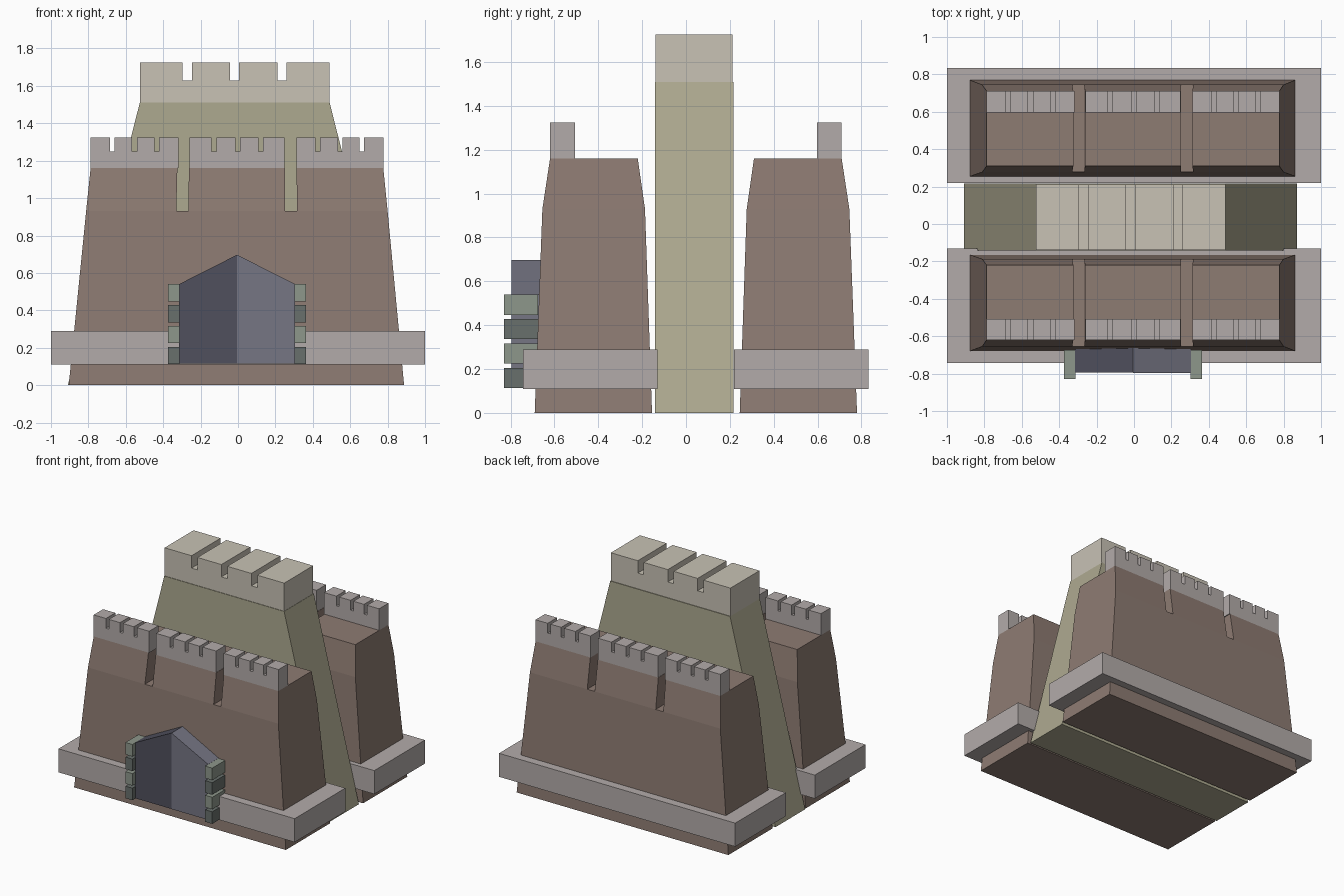
import bpy, bmesh

if "Cube" in bpy.data.objects:
    bpy.data.objects.remove(bpy.data.objects["Cube"])


def material(name, rgb):
    m = bpy.data.materials.new(name)
    m.diffuse_color = (*rgb, 1)
    m.use_nodes = True
    m.node_tree.nodes["Principled BSDF"].inputs["Base Color"].default_value = m.diffuse_color
    return m


BROWN = material("brown_brick", (0.27, 0.20, 0.17))
GREY = material("grey_stone", (0.45, 0.41, 0.40))
KHAKI = material("khaki_stone", (0.42, 0.40, 0.28))
PALE = material("pale_stone", (0.58, 0.54, 0.46))
DOOR_DARK = material("door_dark", (0.08, 0.08, 0.11))
DOOR_LIGHT = material("door_light", (0.18, 0.18, 0.23))
QUOIN_DARK = material("quoin_dark", (0.14, 0.16, 0.15))
QUOIN_LIGHT = material("quoin_light", (0.27, 0.31, 0.26))


def finish(name, bm, mat):
    bmesh.ops.recalc_face_normals(bm, faces=bm.faces)
    me = bpy.data.meshes.new(name)
    bm.to_mesh(me)
    bm.free()
    if mat:
        me.materials.append(mat)
    ob = bpy.data.objects.new(name, me)
    bpy.context.collection.objects.link(ob)
    return ob


def loft(name, rings, mat):
    """Skin a closed solid through a list of vertex rings."""
    bm = bmesh.new()
    loops = [[bm.verts.new(p) for p in ring] for ring in rings]
    n = len(loops[0])
    for a, b in zip(loops, loops[1:]):
        for i in range(n):
            j = (i + 1) % n
            bm.faces.new((a[i], a[j], b[j], b[i]))
    bm.faces.new(loops[0])
    bm.faces.new(loops[-1])
    return finish(name, bm, mat)


def prism(name, profile, y0, y1, mat):
    """Extrude an xz profile from y0 to y1."""
    return loft(name, [[(x, y, z) for x, z in profile] for y in (y0, y1)], mat)


def box(name, x0, x1, y0, y1, z0, z1, mat):
    return prism(name, [(x0, z0), (x1, z0), (x1, z1), (x0, z1)], y0, y1, mat)


def battlement(x0, x1, z0, z1, notches, width, floor):
    """Profile of a parapet with notches cut into its top edge."""
    pts = [(x1, z0), (x0, z0), (x0, z1)]
    for c in notches:
        a, b = c - width / 2, c + width / 2
        pts += [(a, z1), (a, floor), (b, floor), (b, z1)]
    return pts + [(x1, z1)]


# Front and back walls, mirrored about the tower's centre plane
WALL = [(0.0, -0.905, 0.888, -0.69, -0.155),
        (0.93, -0.812, 0.80, -0.655, -0.187),
        (1.16, -0.788, 0.777, -0.62, -0.22)]
SLITS = [(-0.33, -0.265, -0.26, -0.318), (0.252, 0.315, 0.312, 0.248)]
PARAPETS = [(-0.788, -0.318, (-0.672, -0.553, -0.435)),
            (-0.26, 0.248, (-0.128, -0.002, 0.122)),
            (0.312, 0.777, (0.427, 0.547, 0.662))]

for side in ("front", "back"):
    def my(y, s=side):
        return y if s == "front" else 0.09 - y

    wall = loft(side + "_wall",
                [[(x0, my(y0), z), (x1, my(y0), z), (x1, my(y1), z), (x0, my(y1), z)]
                 for z, x0, x1, y0, y1 in WALL], BROWN)

    # Two vertical slits cut right through the upper wall
    for a, b, c, d in SLITS:
        cutter = prism("slit_cutter", [(a, 0.93), (b, 0.93), (c, 1.4), (d, 1.4)],
                       my(-0.8), my(-0.1), None)
        mod = wall.modifiers.new("slit", "BOOLEAN")
        mod.operation = "DIFFERENCE"
        mod.solver = "EXACT"
        mod.object = cutter
        bpy.context.view_layer.objects.active = wall
        bpy.ops.object.modifier_apply(modifier=mod.name)
        bpy.data.objects.remove(cutter)

    # Crenellated parapet along the outer edge
    for i, (x0, x1, notches) in enumerate(PARAPETS):
        prism(f"{side}_parapet_{i}",
              battlement(x0, x1, 1.16, 1.325, notches, 0.025, 1.25),
              my(-0.62), my(-0.507), GREY)

    # Stone band around the base
    box(side + "_base_band", -1, 1, my(-0.743), my(-0.13), 0.11, 0.29, GREY)

# Central tower and its crown
prism("tower", [(-0.91, 0), (0.872, 0), (0.49, 1.51), (-0.525, 1.51)],
      -0.142, 0.217, KHAKI)
prism("tower_crown",
      battlement(-0.525, 0.488, 1.51, 1.725, (-0.272, -0.019, 0.235), 0.05, 1.63),
      -0.138, 0.212, PALE)

# Pointed gate made of two door leaves
prism("left_door", [(-0.315, 0.115), (-0.005, 0.115), (-0.005, 0.697), (-0.315, 0.54)],
      -0.795, -0.66, DOOR_DARK)
prism("right_door", [(-0.005, 0.115), (0.305, 0.115), (0.305, 0.54), (-0.005, 0.697)],
      -0.797, -0.66, DOOR_LIGHT)

# Stacked stones on both sides of the gate
for name, x0, x1 in (("left", -0.373, -0.313), ("right", 0.303, 0.363)):
    for i in range(4):
        z = 0.113 + i * 0.1115
        box(f"{name}_gate_stone_{i}", x0, x1, -0.83, -0.675, z, z + 0.092,
            QUOIN_LIGHT if i % 2 else QUOIN_DARK)
